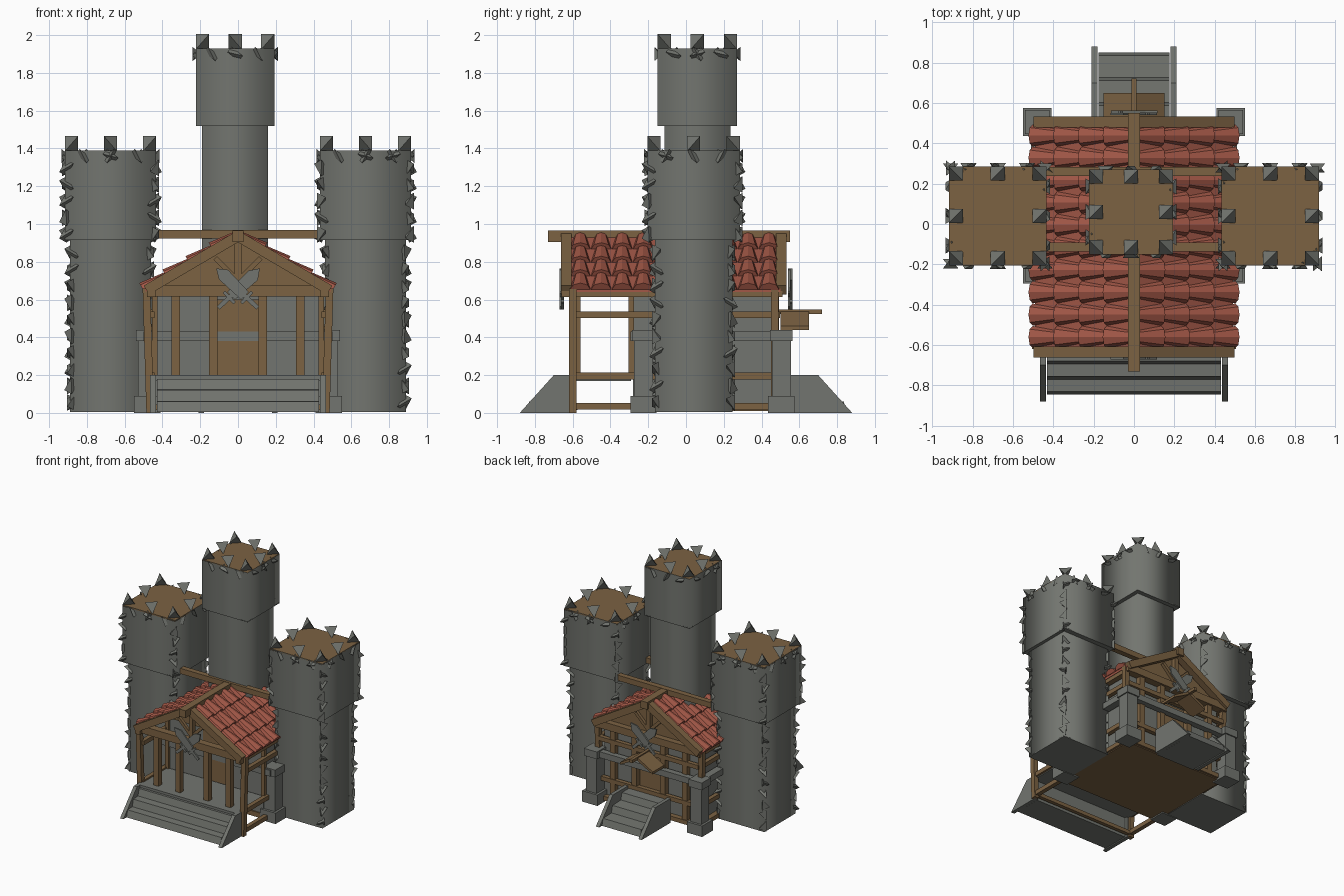
import bpy, bmesh, math, random
from mathutils import Vector, Matrix

random.seed(4)
if "Cube" in bpy.data.objects:
    bpy.data.objects.remove(bpy.data.objects["Cube"])


def material(name, r, g, b):
    m = bpy.data.materials.new(name)
    m.use_nodes = True
    m.diffuse_color = (r, g, b, 1)
    m.node_tree.nodes["Principled BSDF"].inputs["Base Color"].default_value = (r, g, b, 1)
    return m


STONE = material("grey stone", 0.17, 0.178, 0.16)
WOOD = material("brown wood", 0.2, 0.122, 0.055)
TILE = material("red tile", 0.36, 0.095, 0.062)


def finish(name, bm, mat, smooth=False):
    bmesh.ops.recalc_face_normals(bm, faces=bm.faces)
    for f in bm.faces:
        f.smooth = smooth
    me = bpy.data.meshes.new(name)
    bm.to_mesh(me)
    bm.free()
    me.materials.append(mat)
    ob = bpy.data.objects.new(name, me)
    bpy.context.collection.objects.link(ob)
    return ob


def add_box(bm, x, y, z):
    size = Matrix.Diagonal((x[1] - x[0], y[1] - y[0], z[1] - z[0], 1))
    mid = Matrix.Translation((sum(x) / 2, sum(y) / 2, sum(z) / 2))
    return bmesh.ops.create_cube(bm, size=1, matrix=mid @ size)["verts"]


def box(name, x, y, z, mat):
    bm = bmesh.new()
    add_box(bm, x, y, z)
    return finish(name, bm, mat)


def beam(name, a, b, w, mat=WOOD, h=None):
    """Square bar between two points."""
    a, b = Vector(a), Vector(b)
    d = b - a
    rot = d.to_track_quat('Z', 'Y').to_matrix().to_4x4()
    bm = bmesh.new()
    bmesh.ops.create_cube(bm, size=1, matrix=Matrix.Translation((a + b) / 2) @ rot
                          @ Matrix.Diagonal((w, h or w, d.length, 1)))
    return finish(name, bm, mat)


def prism(name, outline, axis, lo, hi, mat):
    """Extrude a 2D outline (other axis, z) along x or y."""
    bm = bmesh.new()
    ends = [[bm.verts.new((t, u, v) if axis == 'x' else (u, t, v)) for u, v in outline]
            for t in (lo, hi)]
    bm.faces.new(ends[0])
    bm.faces.new(ends[1])
    n = len(outline)
    for i in range(n):
        j = (i + 1) % n
        bm.faces.new((ends[0][i], ends[0][j], ends[1][j], ends[1][i]))
    return finish(name, bm, mat)


def add_chip(bm, centre, size, flip=False, tilt=None):
    """Four-sided stone chip whose top and bottom edges cross."""
    s = -1 if flip else 1
    corners = [(-s, -1, -1), (s, 1, -1), (-s, 1, 1), (s, -1, 1)]
    rot = tilt or Matrix.Identity(3)
    vs = [bm.verts.new(Vector(centre) + rot @ Vector([c * k / 2 for c, k in zip(p, size)]))
          for p in corners]
    for skip in range(4):
        bm.faces.new([v for i, v in enumerate(vs) if i != skip])


def tube(name, cx, cy, rx, ry, z0, z1):
    """Square shaft with rounded shading, closed by flat caps."""
    bm = bmesh.new()
    add_box(bm, (cx - rx, cx + rx), (cy - ry, cy + ry), (z0, z1))
    caps = [f for f in bm.faces if abs(f.normal.z) > 0.5]
    bmesh.ops.delete(bm, geom=caps, context='FACES_ONLY')
    finish(name, bm, STONE, True)
    box(name + "_base", (cx - rx, cx + rx), (cy - ry, cy + ry), (z0, z0 + 0.008), STONE)


SIDES = [(1, 1), (1, -1), (-1, -1), (-1, 1)]


def tower(name, cx, cy, shaft, head, z0, z1, z2, quoins):
    tube(name + "_shaft", cx, cy, shaft[0], shaft[1], z0, z1)
    hx, hy = head
    tube(name + "_head", cx, cy, hx, hy, z1, z2)
    box(name + "_deck", (cx - hx, cx + hx), (cy - hy, cy + hy), (z2 - 0.01, z2), WOOD)
    bm = bmesh.new()
    # merlons at the corners and the middle of each side
    for i, j in [(i, j) for i in (-1, 0, 1) for j in (-1, 0, 1) if i or j]:
        add_chip(bm, (cx + i * (hx - 0.035), cy + j * (hy - 0.035), z2 + 0.035),
                 (0.07, 0.07, 0.08), (i + j) % 2)
    # slanted stones along the rim
    for sx, sy in SIDES:
        for k in range(3):
            t = (k - 1) * 0.6
            for p, ax in (((cx + t * hx, cy + sy * hy), 'Y'), ((cx + sx * hx, cy + t * hy), 'X')):
                tilt = Matrix.Rotation(random.choice((-0.9, 0.9)), 3, ax)
                add_chip(bm, (*p, z2 - 0.03), (0.035, 0.035, 0.075), k % 2, tilt)
    # quoins up every corner
    if quoins:
        for (rx, ry), lo, hi in ((shaft, z0 + 0.05, z1), (head, z1 + 0.03, z2)):
            for sx, sy in SIDES:
                z, k = lo, 0
                while z < hi - 0.03:
                    tilt = Matrix.Rotation(random.choice((-0.5, 0.5)), 3, random.choice('XY'))
                    add_chip(bm, (cx + sx * (rx - 0.008), cy + sy * (ry - 0.008), z),
                             (0.045, 0.045, 0.075), k % 2, tilt)
                    z += 0.088
                    k += 1
    finish(name + "_stones", bm, STONE)


# towers
for s, side in ((1, "left"), (-1, "right")):
    tower(side + "_tower", s * 0.675, 0.04, (0.215, 0.205), (0.242, 0.245), 0.005, 0.915, 1.39, True)
tower("keep", -0.015, 0.06, (0.175, 0.175), (0.208, 0.21), 0.6, 1.52, 1.93, False)

# floors and walls
box("porch_floor", (-0.46, 0.46), (-0.66, -0.29), (0.17, 0.2), STONE)
box("hall_floor", (-0.46, 0.46), (-0.29, 0.48), (0.01, 0.05), WOOD)
box("hall_walls", (-0.43, 0.43), (-0.28, 0.45), (0.05, 0.64), STONE)
box("door", (-0.12, 0.13), (-0.288, -0.28), (0.2, 0.6), WOOD)
box("back_door", (-0.1, 0.1), (0.45, 0.458), (0.2, 0.5), WOOD)
for y, part in ((-0.3, "front"), (0.43, "back")):
    prism(part + "_gable", [(-0.46, 0.62), (0.46, 0.62), (0.46, 0.67), (0, 0.92), (-0.46, 0.67)],
          'y', y, y + 0.03, WOOD)

# corner pillars and stone rail
for x in (-0.48, 0.48):
    for y in (-0.225, 0.505):
        for part, r, z in (("foot", 0.07, (0, 0.09)), ("pillar", 0.05, (0.09, 0.38)),
                           ("cap", 0.06, (0.38, 0.44))):
            box(part, (x - r, x + r), (y - r, y + r), z, STONE)
    box("side_rail", (x - 0.03, x + 0.03), (-0.28, 0.55), (0.38, 0.43), STONE)
for y in (-0.27, 0.505):
    box("cross_rail", (-0.5, 0.5), (y - 0.025, y + 0.025), (0.38, 0.43), STONE)


# stairs with sloping cheeks
def stairs(name, s, half, foot, top, cheek_back):
    rise, run = 0.18 / 3, (foot - top) / 3
    outline = [(s * top, 0.004)]
    for k in range(3):
        outline += [(s * (foot - k * run), 0.004 + k * rise),
                    (s * (foot - k * run - 0.015), (k + 1) * rise)]
    outline.append((s * top, 3 * rise))
    prism(name, outline, 'x', -half, half, STONE)
    for x in (-half - 0.02, half + 0.02):
        prism(name + "_cheek", [(s * 0.88, 0), (s * 0.7, 0.2), (s * cheek_back, 0.2), (s * cheek_back, 0)],
              'x', x - 0.015, x + 0.015, STONE)


stairs("front_stairs", -1, 0.43, 0.845, 0.62, 0.6)
stairs("back_stairs", 1, 0.175, 0.85, 0.48, 0.5)

# timber posts and rails
for x in (-0.33, -0.13, 0.13, 0.33):
    beam("front_post", (x, -0.58, 0.2), (x, -0.58, 0.64), 0.045)
    beam("back_post", (x, 0.47, 0.05), (x, 0.47, 0.64), 0.045)
for s in (-1, 1):
    beam("corner_post", (s * 0.465, -0.6, 0), (s * 0.485, -0.6, 0.66), 0.04)
    beam("rear_corner_post", (s * 0.465, 0.47, 0.05), (s * 0.475, 0.47, 0.66), 0.04)
    beam("wall_post", (s * 0.44, -0.29, 0.2), (s * 0.44, -0.29, 0.64), 0.03)
    for z in (0.035, 0.195, 0.52):
        beam("side_bar", (s * 0.46, -0.6, z), (s * 0.46, 0.48, z), 0.035)
for z in (0.035, 0.195, 0.52):
    beam("back_bar", (-0.46, 0.48, z), (0.46, 0.48, z), 0.035)
beam("front_sill", (-0.46, -0.59, 0.03), (0.46, -0.59, 0.03), 0.03)

# roof frame
RIDGE, EAVE = Vector((0, 0, 0.95)), Vector((0.49, 0, 0.665))
beam("ridge_beam", (0, -0.73, 0.935), (0, 0.55, 0.935), 0.06)
for s in (-1, 1):
    beam("eave_beam", (s * 0.46, -0.66, 0.635), (s * 0.46, 0.51, 0.635), 0.045)
    for y in (-0.635, 0.505):
        beam("rafter", (0, y, 0.935), (s * 0.485, y, 0.65), 0.055)
    for y in (-0.6, 0.48):
        beam("truss_brace", (0, y, 0.7), (s * 0.12, y, 0.82), 0.025)
for y in (-0.6, 0.48):
    beam("tie_beam", (-0.47, y, 0.645), (0.47, y, 0.645), 0.06)
    beam("king_post", (0, y, 0.64), (0, y, 0.92), 0.035)
for y in (-0.115, 0.26):
    beam("tower_tie", (-0.46, y, 0.945), (0.46, y, 0.945), 0.045)

# roof slopes with rows of flaring tiles
for s, side in ((1, "left"), (-1, "right")):
    prism(side + "_roof", [(0, 0.945), (s * 0.49, 0.66), (s * 0.49, 0.64), (0, 0.925)],
          'y', -0.62, 0.5, TILE)
    bm = bmesh.new()
    down = (EAVE - RIDGE) * 1.0
    normal = Vector((-down.z, 0, down.x)).normalized()
    for row in range(4):
        for col in range(10):
            y = -0.56 + col * 0.111
            rings = []
            for t, r in ((row / 4 + 0.01, 0.03), (row / 4 + 0.275, 0.055)):
                c = RIDGE + down * t
                ring = []
                for k in range(5):
                    a = math.pi * k / 4
                    p = c + normal * (r * 0.75 * math.sin(a)) + Vector((0, y + r * math.cos(a), 0))
                    ring.append(bm.verts.new((s * p.x, p.y, p.z - 0.006)))
                rings.append(ring)
            for k in range(4):
                bm.faces.new((rings[0][k], rings[0][k + 1], rings[1][k + 1], rings[1][k]))
            bm.faces.new(rings[0])
            bm.faces.new(rings[1])
    finish(side + "_roof_tiles", bm, TILE)

# crossed blades on both gables
for y in (-0.665, 0.545):
    for s in (-1, 1):
        def at(t):
            return (s * 0.105 * t, y + s * 0.006, 0.655 + 0.1 * t)
        spread = math.hypot(0.105, 0.1)
        bm = bmesh.new()
        outline = [(-0.35, -0.2), (0.75, -0.26), (1.1, 0), (0.75, 0.22), (-0.35, 0.2)]
        dx, dz = s * 0.105, 0.1
        for pts in (outline, [(-1.0, -0.08), (-0.35, -0.08), (-0.35, 0.08), (-1.0, 0.08)],
                    [(-0.5, -0.28), (-0.38, -0.28), (-0.38, 0.28), (-0.5, 0.28)]):
            f = bm.faces.new([bm.verts.new((dx * t - dz * w, at(0)[1], 0.655 + dz * t + dx * w))
                              for t, w in pts])
            ext = bmesh.ops.extrude_face_region(bm, geom=[f])
            bmesh.ops.translate(bm, vec=(0, 0.012, 0),
                                verts=[v for v in ext["geom"] if isinstance(v, bmesh.types.BMVert)])
        finish("crossed_blade", bm, STONE)

# little canopy over the back door
for s in (-1, 1):
    prism("canopy_slope", [(0, 0.545), (s * 0.15, 0.46), (s * 0.15, 0.44), (0, 0.52)],
          'y', 0.5, 0.65, WOOD)
beam("canopy_ridge", (0, 0.48, 0.535), (0, 0.72, 0.535), 0.025)
